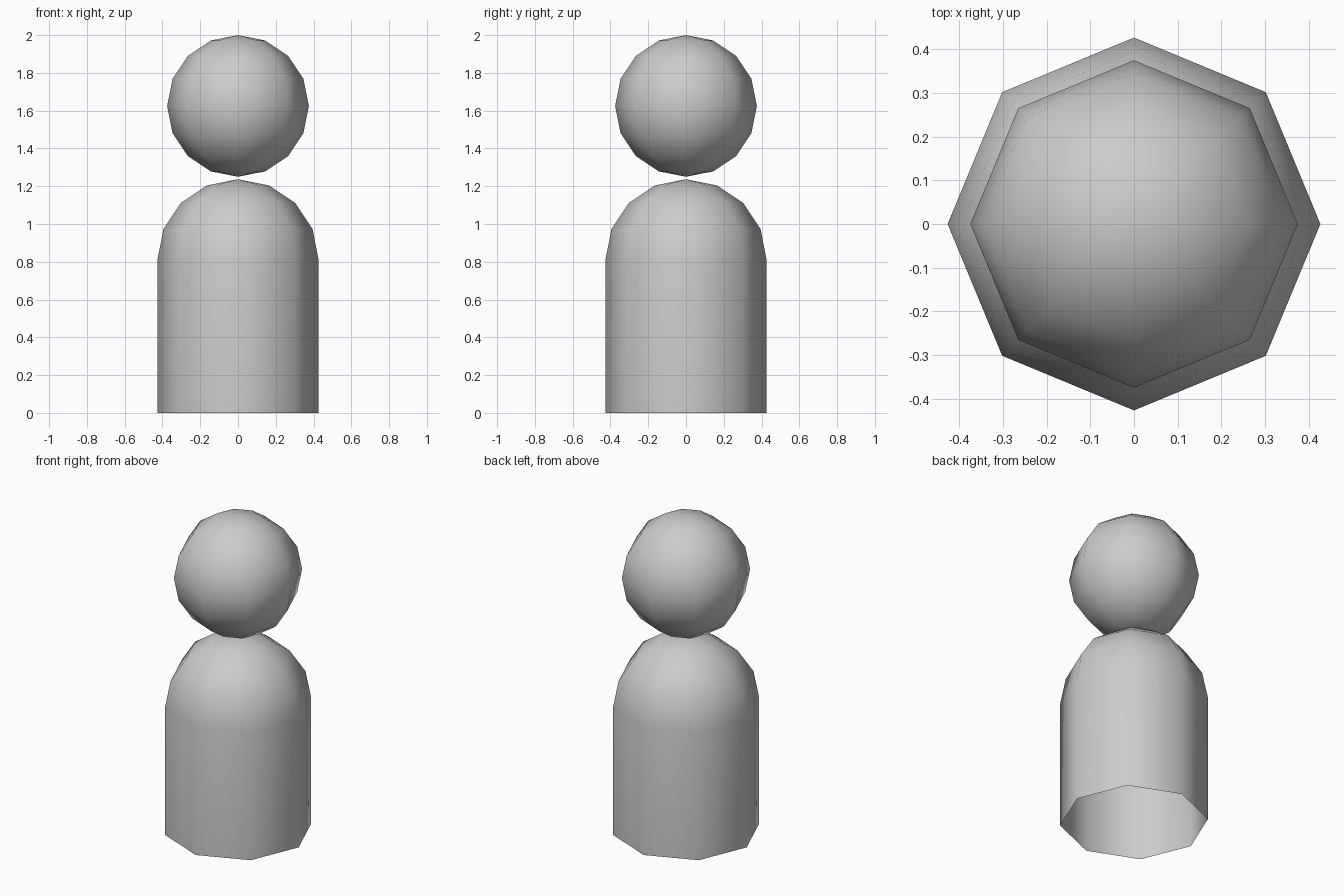
import bpy, bmesh
from math import sin, cos, pi

if "Cube" in bpy.data.objects:
    bpy.data.objects.remove(bpy.data.objects["Cube"])

SIDES = 8


def arc(radius, z, start, end):
    """Profile points at 22.5 degree steps, measured from the top pole."""
    return [(radius * sin(i * pi / 8), z + radius * cos(i * pi / 8))
            for i in range(start, end + 1)]


def lathe(name, profile):
    """Spin an (r, z) profile into a smooth eight-sided surface."""
    bm = bmesh.new()
    verts = [bm.verts.new((r, 0, z)) for r, z in profile]
    edges = [bm.edges.new(pair) for pair in zip(verts, verts[1:])]
    bmesh.ops.spin(bm, geom=verts + edges, cent=(0, 0, 0), axis=(0, 0, 1),
                   angle=2 * pi, steps=SIDES, use_duplicate=False)
    bmesh.ops.remove_doubles(bm, verts=bm.verts, dist=0.001)
    bmesh.ops.recalc_face_normals(bm, faces=bm.faces)
    # Point the normals outward, also on the open body
    if sum(f.normal.x * f.calc_center_median().x +
           f.normal.y * f.calc_center_median().y for f in bm.faces) < 0:
        bmesh.ops.reverse_faces(bm, faces=bm.faces)
    for f in bm.faces:
        f.smooth = True
    mesh = bpy.data.meshes.new(name)
    bm.to_mesh(mesh)
    bm.free()
    obj = bpy.data.objects.new(name, mesh)
    bpy.context.collection.objects.link(obj)
    return obj


# Ball head floating just above the body
lathe("head", arc(0.375, 1.625, 0, 8))

# Domed body, open underneath
lathe("body", arc(0.427, 0.81, 0, 4) + [(0.427, 0)])
